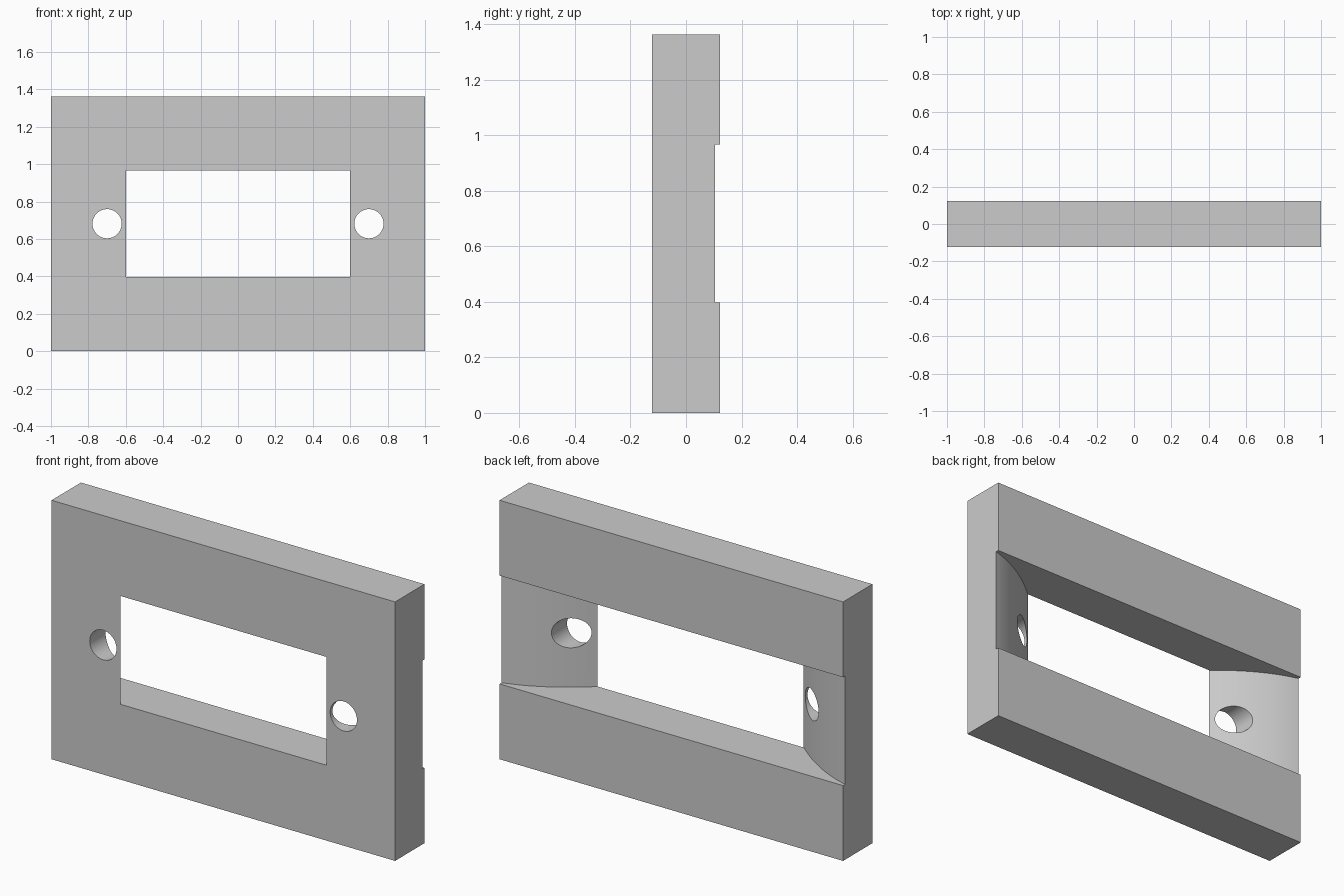
import bpy
import bmesh
import math

WIDTH, DEPTH, HEIGHT = 2.0, 0.244, 1.363
FRONT, BACK, MID = -DEPTH / 2, DEPTH / 2, HEIGHT / 2
OPEN_HALF_W, OPEN_HALF_H = 0.6, 0.285
HOLE_X, HOLE_R = 0.7, 0.078

cube = bpy.data.objects.get("Cube")
if cube:
    bpy.data.objects.remove(cube, do_unlink=True)

grey = bpy.data.materials.new("light_grey")
grey.use_nodes = True
colour = (0.6, 0.6, 0.6, 1)
grey.diffuse_color = colour
grey.node_tree.nodes["Principled BSDF"].inputs["Base Color"].default_value = colour


def prism(name, outline, z0, z1):
    """Extrude an xy outline from z0 to z1."""
    bm = bmesh.new()
    face = bm.faces.new([bm.verts.new((x, y, z0)) for x, y in outline])
    top = bmesh.ops.extrude_face_region(bm, geom=[face])["geom"]
    verts = [v for v in top if isinstance(v, bmesh.types.BMVert)]
    bmesh.ops.translate(bm, verts=verts, vec=(0, 0, z1 - z0))
    bmesh.ops.recalc_face_normals(bm, faces=bm.faces)
    mesh = bpy.data.meshes.new(name)
    bm.to_mesh(mesh)
    bm.free()
    obj = bpy.data.objects.new(name, mesh)
    bpy.context.collection.objects.link(obj)
    mesh.materials.append(grey)
    return obj


def cut(target, cutter):
    """Subtract the cutter from the target and discard the cutter."""
    cutter.hide_render = True
    bpy.context.view_layer.objects.active = target
    mod = target.modifiers.new("cut", "BOOLEAN")
    mod.operation = "DIFFERENCE"
    mod.solver = "EXACT"
    mod.object = cutter
    bpy.ops.object.modifier_apply(modifier=mod.name)
    bpy.data.objects.remove(cutter, do_unlink=True)


def bulged_wall(steps=20):
    """Shallow convex curve from the opening edge out past the plate side."""
    end_y, bulge, span = 0.105, 0.03, 1 - OPEN_HALF_W
    points = []
    for i in range(steps + 1):
        t = 1.05 * i / steps
        y = FRONT + (end_y - FRONT) * t + 4 * bulge * t * (1 - t)
        points.append((OPEN_HALF_W + span * t, y))
    return points


# Rectangular plate
w = WIDTH / 2
plate = prism("face_plate", [(-w, FRONT), (w, FRONT), (w, BACK), (-w, BACK)], 0, HEIGHT)

# Central opening flaring into curved recesses on the back
wall = bulged_wall()
right_half = [(OPEN_HALF_W, FRONT - 0.1)] + wall + [(wall[-1][0], BACK + 0.1)]
outline = right_half + [(-x, y) for x, y in reversed(right_half)]
cut(plate, prism("opening_cutter", outline, MID - OPEN_HALF_H, MID + OPEN_HALF_H))

# Screw holes either side of the opening
for side in (-1, 1):
    bpy.ops.mesh.primitive_cylinder_add(
        vertices=48, radius=HOLE_R, depth=1,
        location=(side * HOLE_X, 0, MID), rotation=(math.pi / 2, 0, 0))
    hole = bpy.context.object
    hole.data.materials.append(grey)
    cut(plate, hole)

# Smooth curved walls, crisp edges
bpy.ops.object.select_all(action="DESELECT")
plate.select_set(True)
bpy.context.view_layer.objects.active = plate
bpy.ops.object.shade_smooth_by_angle(angle=math.radians(25))
